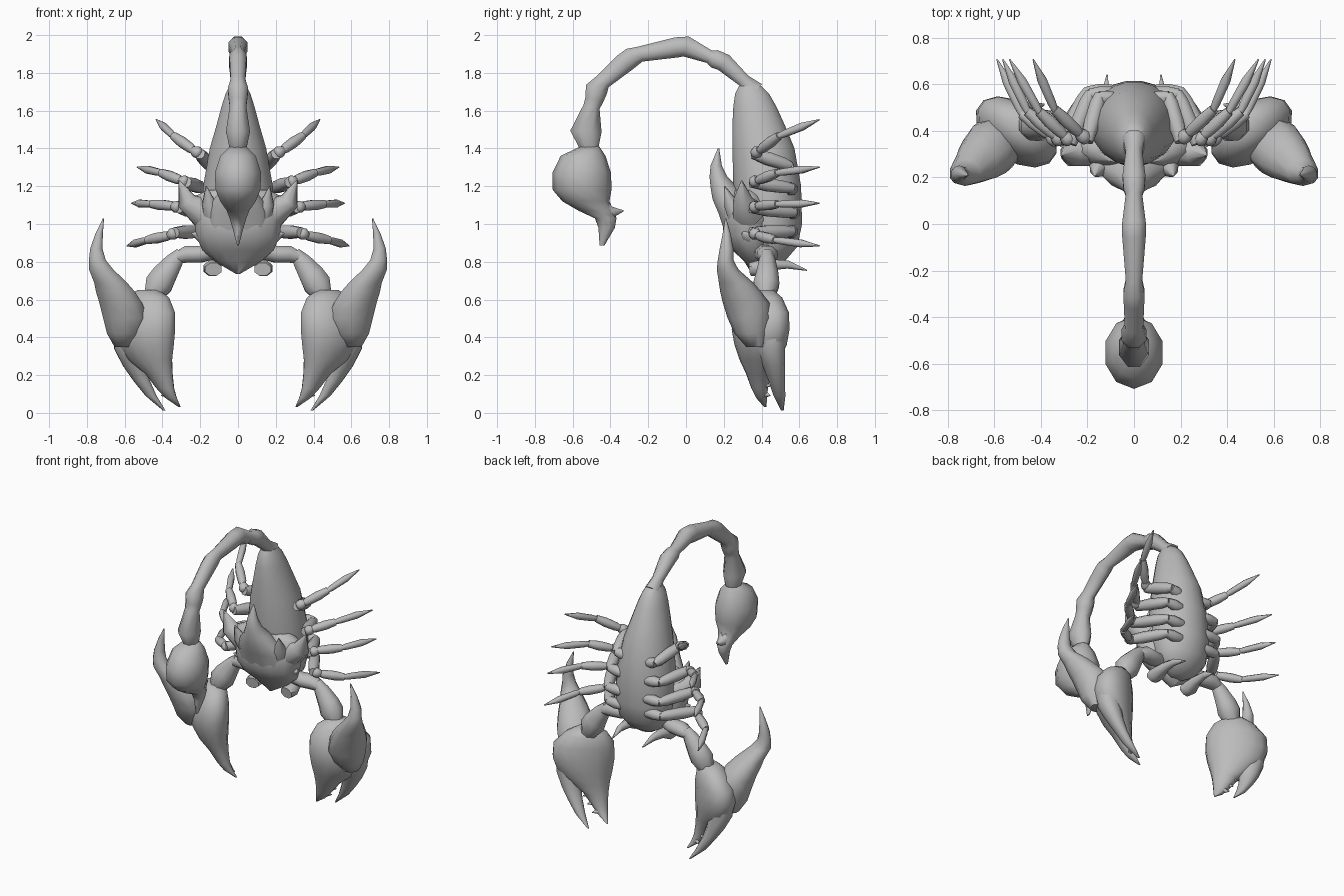
import bpy, bmesh, math
from mathutils import Vector

shell = bpy.data.materials.new("grey_shell")
shell.diffuse_color = (0.5, 0.5, 0.5, 1)


def loft(name, rings, sides=8, ref=None, mirror=False, angle=50, yaw=0):
    """Skin rings (x, y, z, a, b). Level rings, turned by yaw, if ref is None;
    otherwise rings face along the path and radius a points towards ref."""
    pts = [Vector(r[:3]) for r in rings]
    verts, faces = [], []
    grow = 1 / math.cos(math.pi / sides) ** 0.7
    for i, r in enumerate(rings):
        u = Vector((math.cos(yaw), math.sin(yaw), 0))
        v = Vector((-math.sin(yaw), math.cos(yaw), 0))
        if ref:
            t = (pts[min(i + 1, len(pts) - 1)] - pts[max(i - 1, 0)]).normalized()
            u = Vector(ref)
            u = (u - t * u.dot(t)).normalized()
            v = t.cross(u)
        for k in range(sides):
            w = math.tau * (k + 0.5) / sides
            verts.append(pts[i] + grow * (u * r[3] * math.cos(w) + v * r[4] * math.sin(w)))
    for i in range(len(rings) - 1):
        for k in range(sides):
            n = (k + 1) % sides
            faces.append((i * sides + k, i * sides + n,
                          (i + 1) * sides + n, (i + 1) * sides + k))
    last = (len(rings) - 1) * sides
    faces += [tuple(range(sides))[::-1], tuple(range(last, last + sides))]
    me = bpy.data.meshes.new(name)
    me.from_pydata(verts, [], faces)
    bm = bmesh.new()
    bm.from_mesh(me)
    bmesh.ops.recalc_face_normals(bm, faces=bm.faces)
    bm.to_mesh(me)
    bm.free()
    me.materials.append(shell)
    me.polygons.foreach_set("use_smooth", [True] * len(me.polygons))
    me.set_sharp_from_angle(angle=math.radians(angle))
    ob = bpy.data.objects.new(name, me)
    bpy.context.collection.objects.link(ob)
    if mirror:
        m = ob.modifiers.new("mirror", "MIRROR")
        m.use_mirror_merge = False
    return ob


def spike(name, base, mid, tip, r, mirror=True, ref=(0, 1, 0)):
    """Curved horn tapering to a point."""
    return loft(name, [(*base, r, r), (*mid, r * .62, r * .62), (*tip, .003, .003)],
                8, ref, mirror, 60)


# Upright abdomen
loft("abdomen", [
    (0, .43, .77, .05, .04), (0, .44, .81, .12, .09), (0, .45, .88, .17, .14),
    (0, .445, 1.0, .195, .17), (0, .43, 1.2, .185, .18), (0, .41, 1.4, .15, .165),
    (0, .385, 1.52, .115, .14), (0, .365, 1.62, .088, .115), (0, .35, 1.69, .066, .09),
    (0, .34, 1.73, .045, .06)], 20)

# Head shield with collar and central crest
loft("head_shield", [
    (0, .37, .735, .01, .02), (0, .37, .80, .12, .06), (0, .35, .86, .19, .10),
    (0, .33, .94, .225, .13), (0, .325, 1.03, .232, .13), (0, .33, 1.10, .245, .11),
    (0, .325, 1.15, .225, .08), (0, .32, 1.18, .16, .065)], 14)
loft("crest", [
    (0, .28, .94, .17, .07), (0, .255, 1.06, .165, .085), (0, .23, 1.13, .13, .09),
    (0, .205, 1.19, .085, .075), (0, .172, 1.25, .052, .048), (0, .16, 1.31, .034, .03),
    (0, .172, 1.40, .004, .004)], 12, None, False, 60)
spike("side_horn", (.18, .33, 1.06), (.272, .30, 1.12), (.312, .295, 1.23), .085)
spike("inner_horn", (.13, .275, 1.05), (.155, .235, 1.11), (.168, .205, 1.20), .058)
spike("cheek_spike", (.17, .36, 1.03), (.22, .34, 1.05), (.27, .32, 1.065), .055)
spike("jaw_spike", (.16, .34, .93), (.2, .32, .94), (.245, .30, .95), .055)

# Mouthparts
loft("mouthpart", [
    (.13, .34, .76, .035, .045), (.135, .38, .765, .042, .05), (.13, .45, .785, .03, .033),
    (.125, .54, .785, .022, .02), (.115, .64, .755, .003, .003)], 8, (0, 0, 1), True)

# Segmented tail arching over to the front: (y, z, half width, half depth)
tail = [(.36, 1.70, .05, .06), (.305, 1.76, .036, .036), (.20, 1.855, .05, .05),
        (.15, 1.875, .046, .05), (.125, 1.885, .036, .036), (0, 1.94, .052, .056),
        (-.05, 1.935, .052, .055), (-.24, 1.90, .036, .042), (-.29, 1.88, .046, .055),
        (-.33, 1.85, .045, .055), (-.44, 1.755, .04, .044), (-.475, 1.71, .055, .062),
        (-.485, 1.66, .05, .05), (-.50, 1.62, .045, .045), (-.53, 1.49, .065, .085),
        (-.51, 1.40, .045, .05)]
loft("tail", [(0, *p) for p in tail], 8, (1, 0, 0))

# Venom bulb and stinger
loft("stinger_bulb", [
    (0, -.51, 1.41, .045, .05), (0, -.545, 1.36, .095, .115), (0, -.552, 1.27, .125, .15),
    (0, -.55, 1.18, .12, .15), (0, -.53, 1.12, .095, .12), (0, -.475, 1.07, .06, .09),
    (0, -.425, 1.03, .045, .055), (0, -.42, .98, .03, .042), (0, -.445, .885, .004, .012)], 10)
spike("stinger_barb", (0, -.44, 1.08), (0, -.39, 1.06), (0, -.33, 1.07), .05, False, (1, 0, 0))

# Four pairs of legs: hip, side, elbow, knee, ankle, tip
legs = [
    [(.06, .53, 1.29), (.15, .545, 1.31), (.20, .36, 1.37), (.235, .39, 1.39), (.34, .49, 1.465), (.43, .70, 1.55)],
    [(.08, .56, 1.18), (.19, .555, 1.19), (.27, .35, 1.22), (.30, .38, 1.23), (.405, .48, 1.27), (.53, .70, 1.30)],
    [(.08, .57, 1.06), (.20, .565, 1.06), (.31, .35, 1.085), (.34, .38, 1.095), (.455, .48, 1.105), (.56, .70, 1.11)],
    [(.08, .56, .96), (.20, .555, .96), (.33, .35, .955), (.36, .38, .94), (.48, .47, .915), (.585, .70, .885)]]
radii = [.034, .036, .031, .028, .021]
for i, joints in enumerate(legs):
    for j in range(5):
        a, b, r = Vector(joints[j]), Vector(joints[j + 1]), radii[j]
        end = .003 if j == 4 else r * .75
        loft(f"leg_{i + 1}_part_{j + 1}", [
            (*a.lerp(b, -.06), r * .6, r * .6), (*a.lerp(b, .15), r * .9, r * .9),
            (*a.lerp(b, .6), r, r), (*a.lerp(b, 1.03), end, end)], 8, (0, 0, 1), True, 60)

# Claw arms
loft("upper_arm", [
    (.10, .40, .86, .04, .04), (.20, .42, .84, .045, .055), (.27, .43, .84, .046, .055),
    (.33, .43, .82, .03, .035)], 8, (0, 0, 1), True)
loft("forearm", [
    (.30, .43, .85, .03, .03), (.34, .43, .80, .05, .045), (.39, .43, .73, .068, .06),
    (.42, .425, .68, .075, .07), (.45, .42, .62, .05, .05)], 8, (1, 0, 0), True)

# Pincers: slanted palm running into the inner finger
slant = math.radians(36)
loft("palm", [
    (.475, .41, .65, .06, .05), (.48, .405, .61, .13, .085), (.50, .40, .53, .19, .11),
    (.505, .395, .44, .195, .12), (.495, .395, .36, .175, .11), (.465, .39, .28, .13, .088),
    (.42, .385, .21, .08, .06), (.385, .39, .13, .05, .04), (.355, .40, .08, .032, .028),
    (.308, .42, .03, .005, .006)], 14, None, True, yaw=slant)
# Outer finger
loft("outer_finger", [
    (.57, .44, .56, .07, .06), (.58, .44, .44, .09, .075), (.575, .445, .34, .085, .072),
    (.55, .465, .25, .062, .055), (.51, .48, .17, .046, .04), (.46, .495, .09, .03, .03),
    (.39, .51, .012, .005, .008)], 10, None, True, yaw=slant)
# Front outer plate rising into the hook
loft("claw_hook", [
    (.605, .37, .35, .05, .05), (.60, .35, .42, .095, .09), (.595, .34, .50, .12, .115),
    (.62, .32, .58, .115, .12), (.648, .29, .64, .105, .105), (.675, .265, .69, .088, .088),
    (.725, .22, .76, .065, .055), (.745, .21, .81, .045, .04), (.75, .215, .87, .033, .035),
    (.735, .215, .95, .02, .02), (.712, .21, 1.03, .003, .003)], 10, None, True, 60)

# Teeth between the fingers
for k, (x, y, z) in enumerate([(.45, .43, .20), (.42, .425, .15), (.385, .425, .10)]):
    spike(f"tooth_{k + 1}", (x - .02, y - .02, z), (x, y, z - .003), (x + .02, y + .02, z - .008),
          .022, True, (0, 0, 1))
